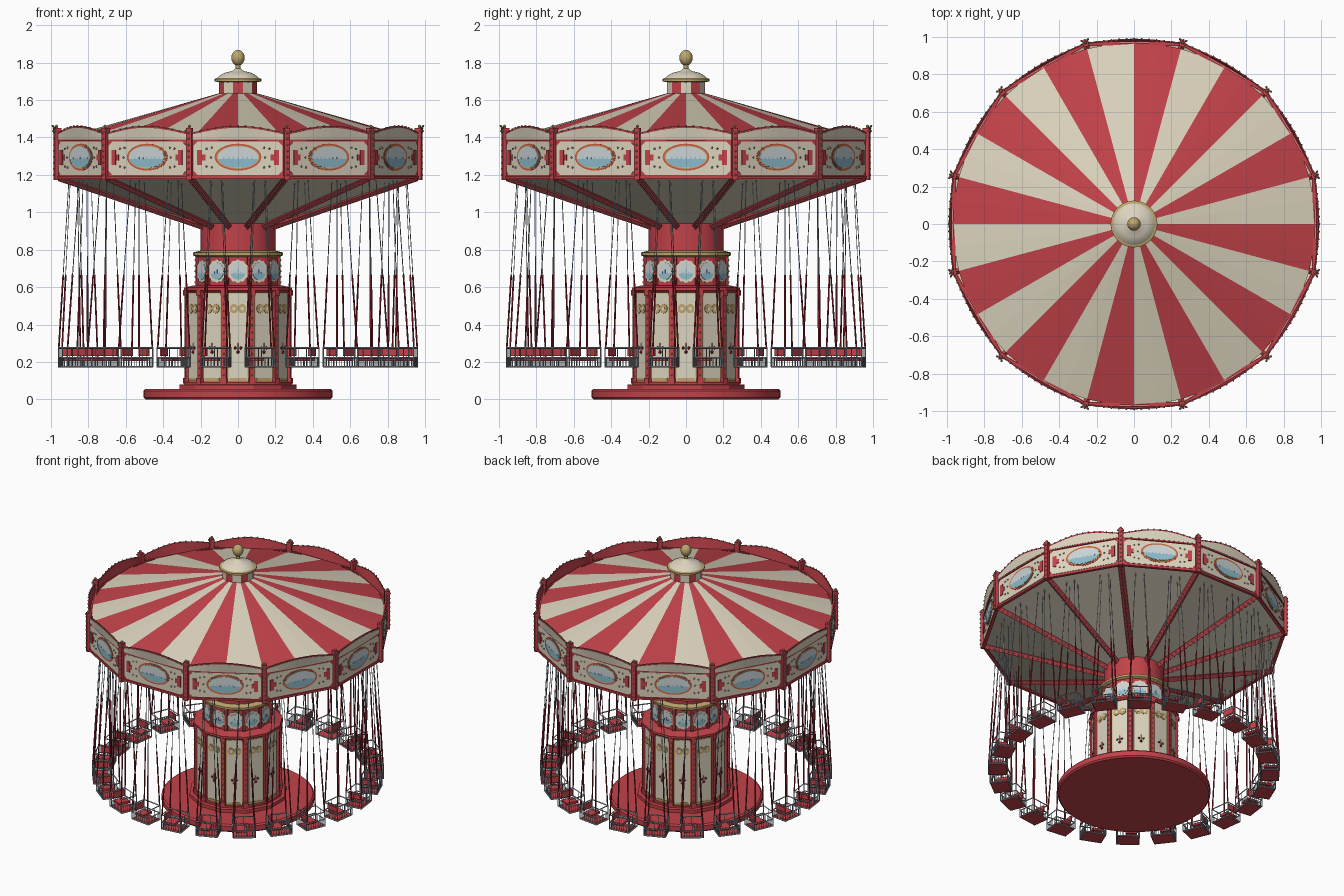
import bpy, bmesh
from math import sin, cos, pi, radians
from mathutils import Matrix, Vector

cube = bpy.data.objects.get("Cube")
if cube:
    bpy.data.objects.remove(cube)

# ---- materials
MATS = []


def material(name, *rgb):
    m = bpy.data.materials.new(name)
    m.use_nodes = True
    m.diffuse_color = (*rgb, 1)
    m.node_tree.nodes["Principled BSDF"].inputs["Base Color"].default_value = (*rgb, 1)
    MATS.append(m)
    return len(MATS) - 1


RED = material("carnival red", 0.54, 0.055, 0.068)
DARK = material("dark red", 0.3, 0.02, 0.03)
CREAM = material("cream", 0.72, 0.66, 0.52)
GOLD = material("gold", 0.52, 0.38, 0.15)
STEEL = material("steel grey", 0.36, 0.41, 0.45)
BLUE = material("water blue", 0.27, 0.5, 0.6)
SKY = material("pale sky", 0.6, 0.66, 0.68)
ORANGE = material("orange red", 0.62, 0.1, 0.05)
BULB = material("bulb brown", 0.35, 0.3, 0.24)


# ---- helpers
def paint(verts, mat):
    for v in verts:
        for f in v.link_faces:
            f.material_index = mat


def box(bm, c, size, mat):
    m = Matrix.Translation(c) @ Matrix.Diagonal((*size, 1))
    paint(bmesh.ops.create_cube(bm, size=1, matrix=m)["verts"], mat)


def rod(bm, a, b, r, mat, n=4):
    a, b = Vector(a), Vector(b)
    m = Matrix.Translation((a + b) / 2) @ (b - a).to_track_quat("Z", "Y").to_matrix().to_4x4()
    paint(bmesh.ops.create_cone(bm, cap_ends=True, segments=n, radius1=r, radius2=r,
                                depth=(b - a).length, matrix=m)["verts"], mat)


def ball(bm, c, r, mat):
    paint(bmesh.ops.create_icosphere(bm, subdivisions=1, radius=r,
                                     matrix=Matrix.Translation(c))["verts"], mat)


def plate(bm, pts, y, t, mat):
    """Flat x-z outline whose front lies t ahead of y."""
    front = [bm.verts.new((x, y - t, z)) for x, z in pts]
    back = [bm.verts.new((x, y, z)) for x, z in pts]
    bm.faces.new(front)
    for i in range(len(pts)):
        bm.faces.new((front[i - 1], front[i], back[i], back[i - 1]))
    paint(front, mat)


def panel(bm, w, z0, z1, y, t, mat):
    plate(bm, [(-w, z0), (w, z0), (w, z1), (-w, z1)], y, t, mat)


def notched(w, z0, z1, c):
    return [(-w + c, z0), (w - c, z0), (w, z0 + c), (w, z1 - c),
            (w - c, z1), (-w + c, z1), (-w, z1 - c), (-w, z0 + c)]


def oval(x, z, rx, rz, n=24, start=0.0, sweep=2 * pi, wave=0.0):
    pts = []
    for i in range(n):
        a = start + sweep * i / n
        k = 1 + wave * cos(12 * a)
        pts.append((x + rx * k * cos(a), z + rz * k * sin(a)))
    return pts


def arch(w, base, z, rise):
    crest = [(w - 2 * w * i / 12, z + rise * sin(pi * i / 12)) for i in range(13)]
    return [(-w, base), (w, base)] + crest


def finish(bm, name, copies=1, start=0.0, smooth=False):
    bmesh.ops.recalc_face_normals(bm, faces=bm.faces[:])
    mesh = bpy.data.meshes.new(name)
    bm.to_mesh(mesh)
    bm.free()
    for m in MATS:
        mesh.materials.append(m)
    for k in range(copies):
        ob = bpy.data.objects.new(name if copies == 1 else f"{name}_{k + 1}", mesh)
        ob.rotation_euler.z = radians(start + 360 * k / copies)
        bpy.context.collection.objects.link(ob)
    if smooth:
        bpy.ops.object.select_all(action="DESELECT")
        ob.select_set(True)
        bpy.context.view_layer.objects.active = ob
        bpy.ops.object.shade_smooth_by_angle(angle=radians(35))


def lathe(name, profile, n, color, start=0.0, smooth=False):
    """Spin (radius, z) points; color is an index or a rule by segment."""
    bm = bmesh.new()
    rings = [[bm.verts.new((r * cos(radians(start) + 2 * pi * j / n),
                            r * sin(radians(start) + 2 * pi * j / n), z))
              for j in range(n)] for r, z in profile]
    for lo, hi in zip(rings, rings[1:]):
        for j in range(n):
            f = bm.faces.new((lo[j], lo[(j + 1) % n], hi[(j + 1) % n], hi[j]))
            f.material_index = color(j) if callable(color) else color
    for ring, (r, z) in ((rings[0], profile[0]), (rings[-1], profile[-1])):
        if r > 0.002 and not callable(color):
            bm.faces.new(ring).material_index = color
    bmesh.ops.remove_doubles(bm, verts=bm.verts[:], dist=0.0001)
    finish(bm, name, smooth=smooth)


# ---- base and central tower
lathe("base_disc", [(0.495, 0), (0.505, 0.01), (0.505, 0.045), (0.495, 0.055)], 64, RED, smooth=True)
lathe("base_step", [(0.325, 0.05), (0.325, 0.078), (0.3, 0.08), (0.3, 0.092)], 12, RED, 15)
lathe("tower_core", [(0.28, 0.08), (0.28, 0.59)], 12, RED, 15)
lathe("tower_ledge", [(0.285, 0.572), (0.298, 0.582), (0.298, 0.597), (0.24, 0.61)], 12, RED, 15)
lathe("medallion_drum", [(0.225, 0.59), (0.225, 0.77)], 12, RED, 15)
lathe("gold_cornice", [(0.225, 0.762), (0.24, 0.77), (0.24, 0.785), (0.2, 0.795)], 24, GOLD)
lathe("column", [(0.2, 0.78), (0.2, 0.95)], 32, RED, smooth=True)

# tower panel with gold edging, loops and a berry sprig
bm = bmesh.new()
panel(bm, 0.055, 0.095, 0.57, -0.269, 0.005, GOLD)
panel(bm, 0.05, 0.1, 0.566, -0.274, 0.002, CREAM)
box(bm, (0, -0.276, 0.105), (0.09, 0.008, 0.016), GOLD)
for s in (-1, 1):
    plate(bm, oval(s * 0.022, 0.485, 0.023, 0.025, 16), -0.276, 0.004, GOLD)
    plate(bm, oval(s * 0.022, 0.485, 0.009, 0.01, 12), -0.28, 0.001, CREAM)
    ball(bm, (s * 0.015, -0.276, 0.275), 0.009, DARK)
ball(bm, (0, -0.276, 0.253), 0.01, DARK)
rod(bm, (0, -0.276, 0.26), (0, -0.276, 0.3), 0.003, BULB)
finish(bm, "tower_panel", 12)

bm = bmesh.new()
box(bm, (0, -0.279, 0.335), (0.026, 0.026, 0.5), RED)
for z in (0.1, 0.57):
    box(bm, (0, -0.282, z), (0.034, 0.034, 0.03), RED)
for i in range(12):
    ball(bm, (0, -0.293, 0.13 + i * 0.038), 0.005, BULB)
box(bm, (0, -0.226, 0.685), (0.018, 0.016, 0.16), RED)
for i in range(5):
    ball(bm, (0, -0.236, 0.625 + i * 0.03), 0.006, BULB)
finish(bm, "tower_post", 12, 15)

bm = bmesh.new()
plate(bm, oval(0, 0.685, 0.056, 0.06, 72, wave=0.05), -0.216, 0.008, CREAM)
plate(bm, oval(0, 0.685, 0.042, 0.046), -0.224, 0.002, SKY)
plate(bm, oval(0, 0.682, 0.041, 0.042, 13, pi * 1.08, pi * 0.91), -0.226, 0.001, BLUE)
for i, h in enumerate((0.012, 0.022, 0.01)):
    box(bm, (i * 0.016 - 0.016, -0.2265, 0.672 + h / 2), (0.006, 0.002, h), BLUE)
finish(bm, "medallion", 12)

# ---- canopy
lathe("striped_roof", [(0.97, 1.388), (0.5, 1.522), (0.1, 1.637)], 48,
      lambda j: RED if j // 2 % 2 else CREAM)
lathe("canopy_underside", [(0.19, 0.935), (0.99, 1.19)], 12, lambda j: CREAM, 15)
lathe("lantern_drum", [(0.105, 1.62), (0.105, 1.705)], 12, lambda j: CREAM if j % 2 else RED, 15)
lathe("lantern_rim", [(0.1, 1.695), (0.125, 1.7), (0.125, 1.713), (0.105, 1.72)], 32, GOLD, smooth=True)
lathe("lantern_dome", [(0.115, 1.713), (0.1, 1.73), (0.07, 1.746), (0.03, 1.756), (0.014, 1.768)],
      32, CREAM, smooth=True)
lathe("finial", [(0.026, 1.757), (0.013, 1.77), (0.013, 1.787)]
      + [(0.036 * sin(a), 1.826 - 0.042 * cos(a)) for a in [pi * i / 10 for i in range(2, 10)]]
      + [(0.001, 1.868)], 20, GOLD, smooth=True)

# flat fascia panel with notched cream field and painted oval
bm = bmesh.new()
panel(bm, 0.252, 1.18, 1.39, -0.955, 0.012, RED)
plate(bm, notched(0.238, 1.2, 1.378, 0.022), -0.967, 0.003, CREAM)
for rx, rz, y, mat in ((0.125, 0.072, 0.97, ORANGE), (0.115, 0.063, 0.972, GOLD), (0.109, 0.058, 0.974, SKY)):
    plate(bm, oval(0, 1.295, rx, rz, 32), -y, 0.002, mat)
plate(bm, oval(0, 1.286, 0.106, 0.047, 17, pi, pi * 1.06), -0.976, 0.001, BLUE)
for i in range(7):
    box(bm, (i * 0.025 - 0.075, -0.976, 1.287), (0.008, 0.002, 0.01 + 0.006 * (i % 2)), BLUE)
for s in (-1, 1):
    box(bm, (s * 0.205, -0.971, 1.293), (0.026, 0.008, 0.078), RED)
    box(bm, (s * 0.184, -0.971, 1.293), (0.018, 0.006, 0.03), RED)
    for x, z in ((0.14, 1.345), (0.14, 1.24), (0.168, 1.34), (0.168, 1.245), (0.145, 1.293)):
        ball(bm, (s * x, -0.971, z), 0.006, BULB)
box(bm, (0, -0.963, 1.186), (0.5, 0.022, 0.014), RED)
finish(bm, "fascia_panel", 12)

# arched crest that swells outward between the posts
bm = bmesh.new()
plate(bm, arch(0.252, 1.382, 1.425, 0.037), -0.962, 0.007, RED)
plate(bm, arch(0.242, 1.39, 1.417, 0.035), -0.969, 0.002, CREAM)
for x, z in arch(0.242, 1.39, 1.425, 0.037)[2:]:
    ball(bm, (x, -0.969, z), 0.006, BULB)
for i in range(-5, 6):
    bmesh.ops.bisect_plane(bm, geom=bm.verts[:] + bm.edges[:] + bm.faces[:],
                           plane_co=(i * 0.042, 0, 0), plane_no=(1, 0, 0))
for v in bm.verts:
    v.co.y -= cos(pi * v.co.x / 0.51) * (0.008 + 0.17 * (v.co.z - 1.382))
finish(bm, "fascia_crest", 12)

# corner posts and radial arms
bm = bmesh.new()
box(bm, (0, -1.0, 1.312), (0.03, 0.036, 0.28), RED)
ball(bm, (0, -1.005, 1.459), 0.01, GOLD)
for i in range(8):
    ball(bm, (0, -1.019, 1.2 + i * 0.032), 0.006, BULB)
for s in (-1, 1):
    ball(bm, (s * 0.017, -1.018, 1.435), 0.007, BULB)
finish(bm, "corner_post", 12, 15)

bm = bmesh.new()
inner, outer = Vector((0, -0.19, 0.925)), Vector((0, -0.99, 1.186))
rod(bm, inner, outer, 0.02, RED)
for i in range(1, 25):
    for s in (-1, 1):
        ball(bm, inner.lerp(outer, i / 25) + Vector((s * 0.012, 0, -0.012)), 0.005, BULB)
finish(bm, "canopy_arm", 12, 15)

# ---- hanging seats
bm = bmesh.new()
R, W, D = -0.9, 0.072, 0.058
box(bm, (0, R, 0.173), (2 * W, 2 * D, 0.006), RED)
box(bm, (-0.02, R, 0.212), (0.07, 0.085, 0.016), RED)
box(bm, (-0.056, R, 0.254), (0.01, 0.085, 0.044), RED)
corners = [(-W, R - D), (W, R - D), (W, R + D), (-W, R + D)]
for i, (x, y) in enumerate(corners):
    nx, ny = corners[(i + 1) % 4]
    for z in (0.174, 0.222, 0.275):
        rod(bm, (x, y, z), (nx, ny, z), 0.0045, STEEL)
    rod(bm, (x, y, 0.172), (x, y, 0.28), 0.004, STEEL)
    for k in range(1, 8):
        px, py = x + (nx - x) * k / 8, y + (ny - y) * k / 8
        rod(bm, (px, py, 0.175), (px, py, 0.275 if k == 4 else 0.222), 0.002, STEEL)
finish(bm, "swing_seat", 24, 7.5)

bm = bmesh.new()
for x, y in corners:
    low = Vector((x * 0.95, y, 0.27))
    top = Vector((x * 0.4, -0.885 + (y - R) * 0.4, 1.17))
    grip = low.lerp(top, 0.44)
    rod(bm, low, grip, 0.0048, DARK, 5)
    rod(bm, grip, top, 0.0025, STEEL)
finish(bm, "swing_chains", 24, 7.5)
